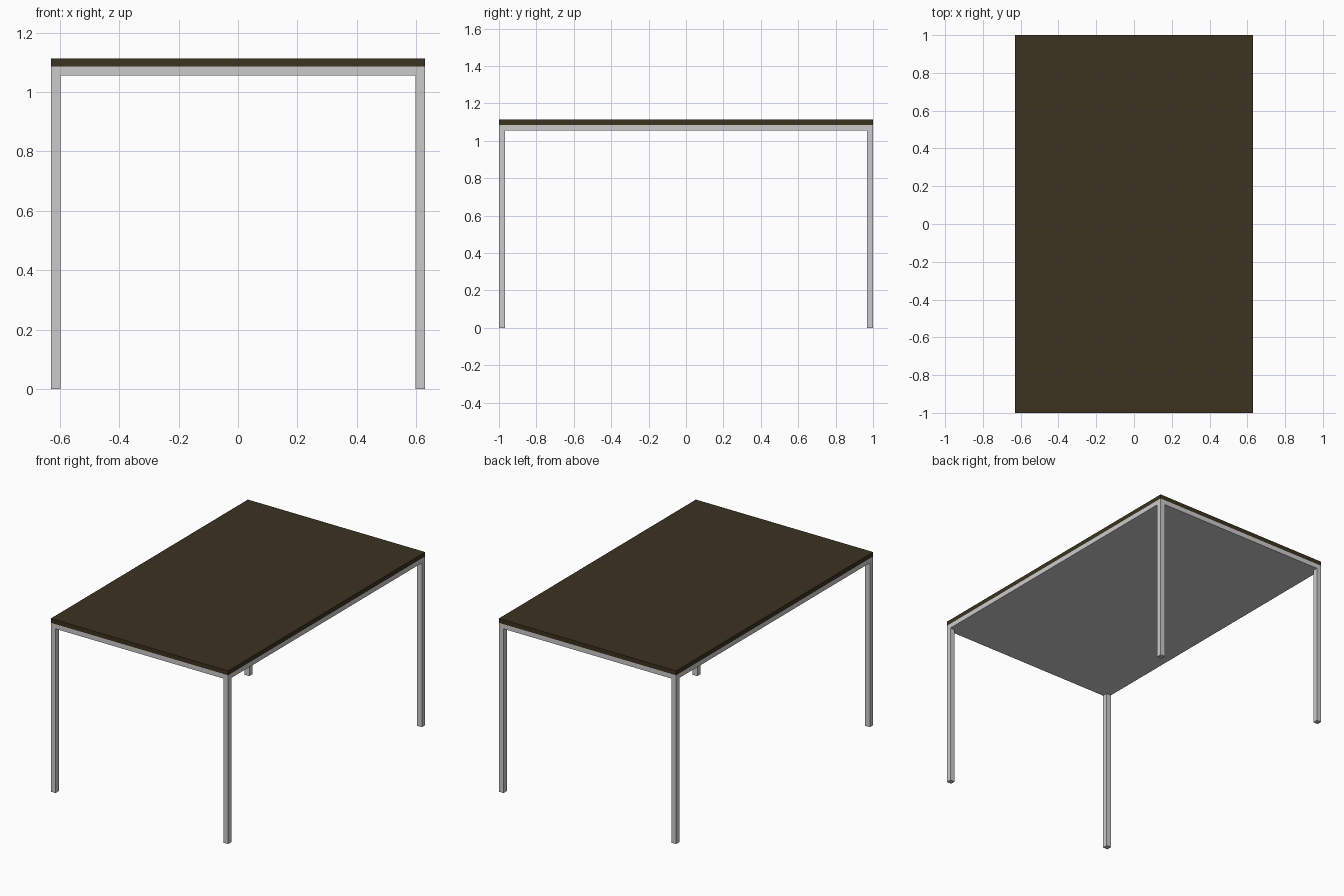
import bpy

if "Cube" in bpy.data.objects:
    bpy.data.objects.remove(bpy.data.objects["Cube"])

HALF_X, HALF_Y = 0.63, 1.0
LEG = 0.033
Z_FRAME, Z_TOP, Z_MAX = 1.055, 1.085, 1.113


def box(name, lo, hi):
    """Axis-aligned box between two corners."""
    centre = [(a + b) / 2 for a, b in zip(lo, hi)]
    bpy.ops.mesh.primitive_cube_add(size=1, location=centre)
    obj = bpy.context.object
    obj.name = name
    obj.scale = [b - a for a, b in zip(lo, hi)]
    bpy.ops.object.transform_apply(location=False, rotation=False, scale=True)
    return obj


# Dark wooden top
top = box("table_top", (-HALF_X, -HALF_Y, Z_TOP), (HALF_X, HALF_Y, Z_MAX))
wood = bpy.data.materials.new("dark_wood")
wood.diffuse_color = (0.045, 0.032, 0.014, 1)
wood.use_nodes = True
wood.node_tree.nodes["Principled BSDF"].inputs["Base Color"].default_value = wood.diffuse_color
top.data.materials.append(wood)

# Grey frame panel beneath the top
box("frame", (-HALF_X, -HALF_Y, Z_FRAME), (HALF_X, HALF_Y, Z_TOP))

# Four square legs flush with the corners
for side, sx in (("left", -1), ("right", 1)):
    for end, sy in (("front", -1), ("back", 1)):
        cx, cy = sx * (HALF_X - LEG / 2), sy * (HALF_Y - LEG / 2)
        box(f"{end}_{side}_leg",
            (cx - LEG / 2, cy - LEG / 2, 0),
            (cx + LEG / 2, cy + LEG / 2, Z_FRAME))
